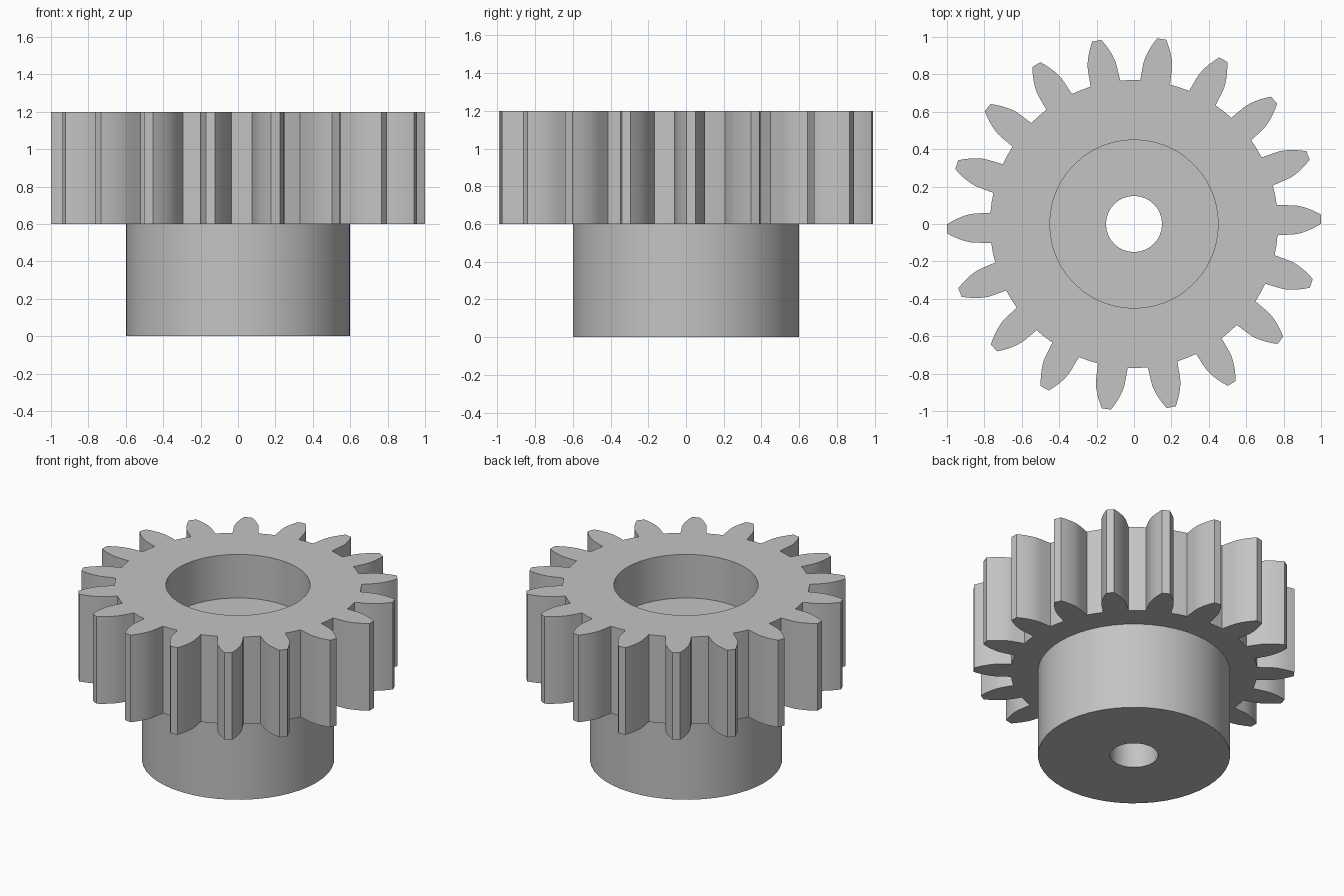
import bpy, bmesh
from math import sin, cos, tan, acos, radians, pi, tau

cube = bpy.data.objects.get("Cube")
if cube:
    bpy.data.objects.remove(cube, do_unlink=True)

TEETH = 18
PHASE = radians(1.5)
ROOT_R, BASE_R, TIP_R = 0.77, 0.846, 1.0
ROOT_HALF, BASE_HALF = radians(6.0), radians(5.3)
FLANK_STEPS = 6

steel = bpy.data.materials.new("plain_grey")
steel.use_nodes = True
grey = (0.55, 0.55, 0.55, 1)
steel.diffuse_color = grey
steel.node_tree.nodes["Principled BSDF"].inputs["Base Color"].default_value = grey


def prism(name, outline, z0, z1):
    """Extrude a closed outline straight up from z0 to z1."""
    bm = bmesh.new()
    floor = bm.faces.new([bm.verts.new((x, y, z0)) for x, y in outline])
    grown = bmesh.ops.extrude_face_region(bm, geom=[floor])["geom"]
    for v in grown:
        if isinstance(v, bmesh.types.BMVert):
            v.co.z = z1
    bmesh.ops.recalc_face_normals(bm, faces=bm.faces)
    mesh = bpy.data.meshes.new(name)
    bm.to_mesh(mesh)
    bm.free()
    obj = bpy.data.objects.new(name, mesh)
    bpy.context.collection.objects.link(obj)
    mesh.materials.append(steel)
    return obj


def polar(r, a):
    return r * cos(a), r * sin(a)


def circle(r, sides):
    return [polar(r, tau * i / sides) for i in range(sides)]


def tooth_flank():
    """Radius and half angle from the root up the involute to the tip."""
    points = [(ROOT_R, ROOT_HALF)]
    for i in range(FLANK_STEPS + 1):
        r = BASE_R + (TIP_R - BASE_R) * i / FLANK_STEPS
        a = acos(BASE_R / r)
        points.append((r, BASE_HALF - (tan(a) - a)))
    return points


def gear_outline():
    flank = tooth_flank()
    outline = []
    for t in range(TEETH):
        mid = PHASE + tau * t / TEETH
        outline += [polar(r, mid - h) for r, h in flank]
        outline += [polar(r, mid + h) for r, h in reversed(flank)]
        outline.append(polar(ROOT_R, mid + pi / TEETH))
    return outline


def combine(target, tool, operation):
    """Apply a boolean and discard the tool."""
    tool.hide_render = True
    mod = target.modifiers.new(operation.lower(), "BOOLEAN")
    mod.operation, mod.solver, mod.object = operation, "EXACT", tool
    bpy.context.view_layer.objects.active = target
    bpy.ops.object.modifier_apply(modifier=mod.name)
    bpy.data.objects.remove(tool, do_unlink=True)


# Toothed wheel joined to its hub
gear = prism("gear_with_hub", gear_outline(), 0.6, 1.2)
combine(gear, prism("hub", circle(0.6, 48), 0, 0.75), "UNION")

# Wide recess in the top, narrow shaft hole right through
combine(gear, prism("recess", circle(0.45, 48), 0.9, 1.3), "DIFFERENCE")
combine(gear, prism("shaft_hole", circle(0.15, 32), -0.1, 1.3), "DIFFERENCE")

# Rounded walls smooth, corners sharp
bpy.ops.object.select_all(action="DESELECT")
gear.select_set(True)
bpy.context.view_layer.objects.active = gear
bpy.ops.object.shade_smooth_by_angle(angle=radians(25))
